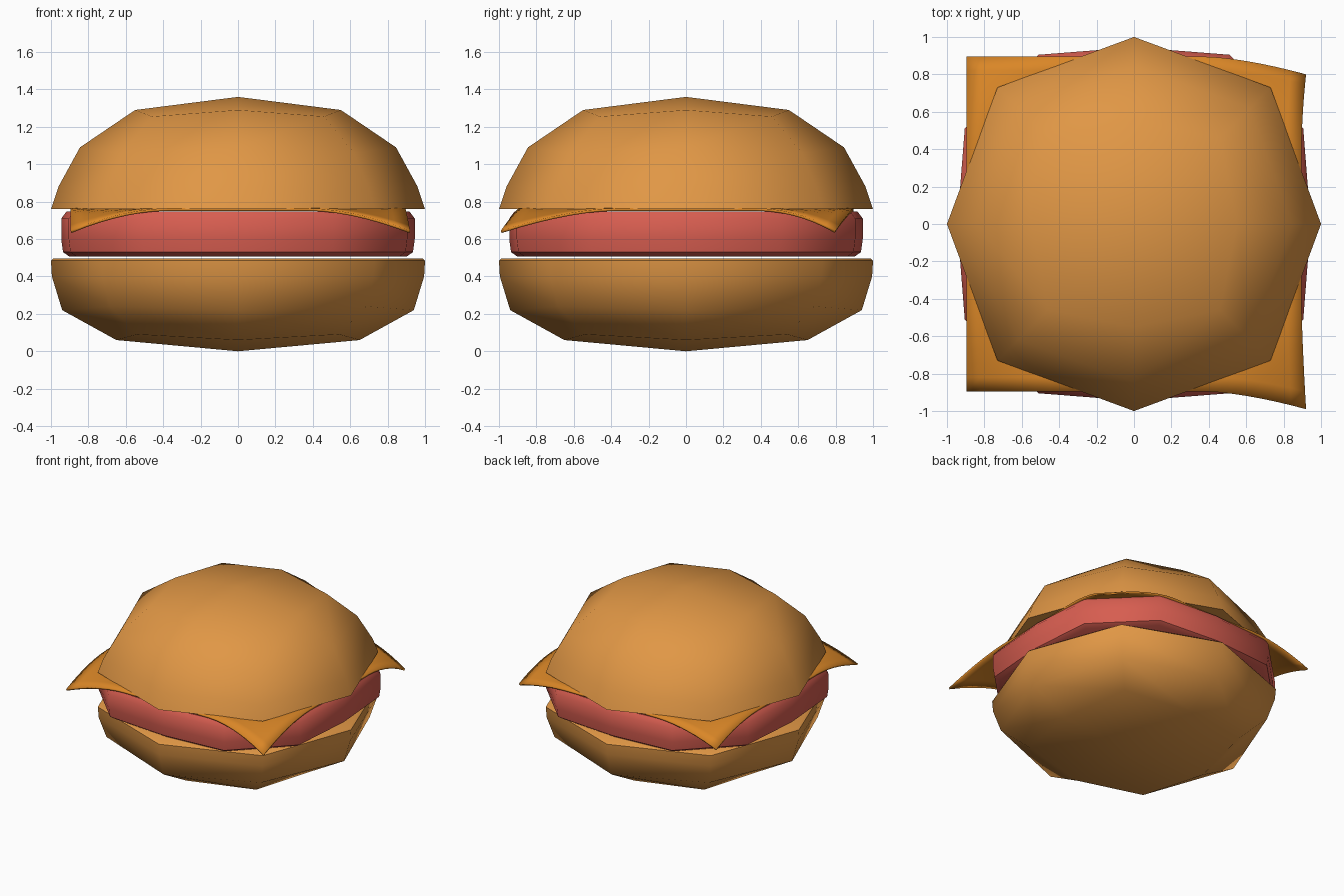
import bpy, bmesh, math

if "Cube" in bpy.data.objects:
    bpy.data.objects.remove(bpy.data.objects["Cube"])


def material(name, rgb):
    m = bpy.data.materials.new(name)
    m.diffuse_color = (*rgb, 1)
    m.use_nodes = True
    m.node_tree.nodes["Principled BSDF"].inputs["Base Color"].default_value = m.diffuse_color
    return m


def finish(bm, name, mat, angle):
    bmesh.ops.recalc_face_normals(bm, faces=bm.faces[:])
    mesh = bpy.data.meshes.new(name)
    bm.to_mesh(mesh)
    bm.free()
    obj = bpy.data.objects.new(name, mesh)
    bpy.context.collection.objects.link(obj)
    mesh.materials.append(mat)
    bpy.ops.object.select_all(action='DESELECT')
    obj.select_set(True)
    bpy.context.view_layer.objects.active = obj
    bpy.ops.object.shade_smooth_by_angle(angle=math.radians(angle))
    return obj


def bridge(bm, a, b):
    for i in range(len(a)):
        j = (i + 1) % len(a)
        bm.faces.new((a[i], a[j], b[j], b[i]))


def bun(name, rings, pole_z, mat):
    """Eight-sided rings (axis x, axis z, corner xy, corner z) closed by a four-quad cap."""
    bm = bmesh.new()
    loops = []
    for ax, az, c, cz in rings:
        pts = []
        for k in range(4):
            cs, sn = round(math.cos(k * math.pi / 2)), round(math.sin(k * math.pi / 2))
            for x, y, z in ((ax, 0, az), (c, c, cz)):
                pts.append(bm.verts.new((x * cs - y * sn, x * sn + y * cs, z)))
        loops.append(pts)
    for a, b in zip(loops, loops[1:]):
        bridge(bm, a, b)
    bm.faces.new(loops[0])
    pole = bm.verts.new((0, 0, pole_z))
    last = loops[-1]
    for k in range(0, 8, 2):
        bm.faces.new((pole, last[k], last[k + 1], last[(k + 2) % 8]))
    return finish(bm, name, mat, 55)


bread = material("bread", (0.75, 0.31, 0.06))
meat = material("meat", (0.68, 0.11, 0.08))
cheddar = material("cheddar", (0.70, 0.24, 0.02))

# Bun halves
bun("top_bun", [(1.0, 0.76, 0.73, 0.76), (0.96, 0.88, 0.70, 0.87),
                (0.845, 1.09, 0.62, 1.06), (0.55, 1.29, 0.46, 1.255)], 1.36, bread)
bun("bottom_bun", [(0.985, 0.497, 0.715, 0.497), (1.0, 0.485, 0.73, 0.485),
                   (0.995, 0.40, 0.725, 0.40), (0.94, 0.22, 0.685, 0.24),
                   (0.65, 0.06, 0.54, 0.09)], 0.0, bread)

# Patty: twelve-sided disc with softened rims
bm = bmesh.new()
loops = []
for s, z in ((0.955, 0.507), (0.99, 0.53), (1.0, 0.60), (1.0, 0.71), (0.97, 0.748)):
    pts = []
    for k in range(4):
        cs, sn = round(math.cos(k * math.pi / 2)), round(math.sin(k * math.pi / 2))
        for x, y in ((0.945, 0), (0.905, 0.51), (0.51, 0.905)):
            pts.append(bm.verts.new((s * (x * cs - y * sn), s * (x * sn + y * cs), z)))
    loops.append(pts)
for a, b in zip(loops, loops[1:]):
    bridge(bm, a, b)
bm.faces.new(loops[0])
bm.faces.new(loops[-1])
finish(bm, "patty", meat, 45)

# Cheese slice: thin square with drooping corners, right-hand ones pulled sideways
bm = bmesh.new()
bmesh.ops.create_grid(bm, x_segments=24, y_segments=24, size=0.895)
for v in bm.verts:
    d = max(0, (abs(v.co.x) + abs(v.co.y) - 1.27) / 0.52)
    v.co.z = 0.765 - 0.12 * d ** 1.8
    if v.co.x > 0:
        v.co.x += 0.025 * d ** 1.6
        v.co.y -= 0.095 * d ** 1.6
cheese = finish(bm, "cheese_slice", cheddar, 40)
solid = cheese.modifiers.new("thickness", 'SOLIDIFY')
solid.thickness = 0.014
solid.offset = -1
